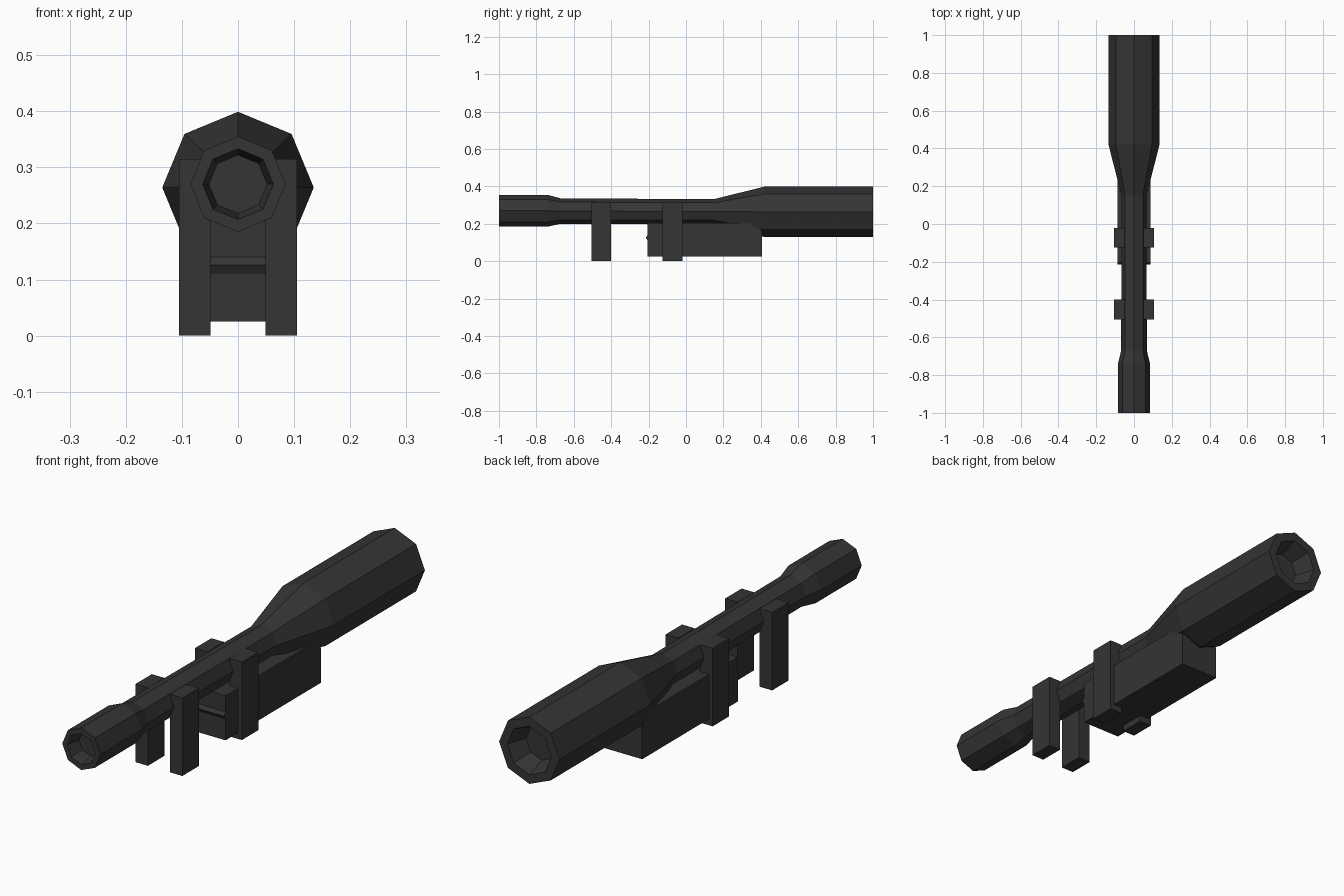
import bpy, bmesh, math

if "Cube" in bpy.data.objects:
    bpy.data.objects.remove(bpy.data.objects["Cube"])

dark = bpy.data.materials.new("dark_metal")
dark.diffuse_color = (0.035, 0.035, 0.035, 1)
dark.use_nodes = True
dark.node_tree.nodes["Principled BSDF"].inputs["Base Color"].default_value = dark.diffuse_color


def finish(name, bm):
    bmesh.ops.recalc_face_normals(bm, faces=bm.faces[:])
    mesh = bpy.data.meshes.new(name)
    bm.to_mesh(mesh)
    bm.free()
    mesh.materials.append(dark)
    ob = bpy.data.objects.new(name, mesh)
    bpy.context.collection.objects.link(ob)
    return ob


def loft_tube(name, stations, sides=8):
    """Octagonal rings along y, each station = (y, radius, centre z)."""
    bm = bmesh.new()
    rings = []
    for y, r, z in stations:
        rings.append([bm.verts.new((r * math.sin(a), y, z + r * math.cos(a)))
                      for a in (2 * math.pi * i / sides for i in range(sides))])
    for a, b in zip(rings, rings[1:]):
        for i in range(sides):
            j = (i + 1) % sides
            bm.faces.new((a[i], a[j], b[j], b[i]))
    bm.faces.new(rings[0])
    bm.faces.new(rings[-1])
    return finish(name, bm)


def extrude_profile(name, profile, x0, x1):
    """Extrude a (y, z) outline from x0 to x1."""
    bm = bmesh.new()
    face = bm.faces.new([bm.verts.new((x0, y, z)) for y, z in profile])
    new = bmesh.ops.extrude_face_region(bm, geom=[face])["geom"]
    bmesh.ops.translate(bm, vec=(x1 - x0, 0, 0),
                        verts=[v for v in new if isinstance(v, bmesh.types.BMVert)])
    return finish(name, bm)


# Main tube: recessed front muzzle, slim middle, flared rear, recessed back end
loft_tube("launch_tube", [
    (-0.94, 0.052, 0.27), (-1.0, 0.063, 0.27), (-1.0, 0.085, 0.27),
    (-0.74, 0.085, 0.27), (-0.67, 0.068, 0.268), (0.15, 0.066, 0.266),
    (0.42, 0.135, 0.264), (1.0, 0.135, 0.264), (1.0, 0.098, 0.264),
    (0.92, 0.070, 0.264)])

# Housing under the tube, with a small ridge on its front and a chamfered rear
extrude_profile("under_housing", [
    (-0.205, 0.025), (-0.205, 0.11), (-0.215, 0.126), (-0.205, 0.14),
    (-0.205, 0.205), (0.36, 0.205), (0.405, 0.165), (0.405, 0.025)],
    -0.088, 0.088)

# Two pairs of straight grips hanging either side of the tube
for label, y0, y1 in (("front", -0.505, -0.4), ("rear", -0.125, -0.02)):
    grip = extrude_profile(label + "_grips",
                           [(y0, 0), (y1, 0), (y1, 0.315), (y0, 0.315)], 0.049, 0.105)
    grip.modifiers.new("mirror", 'MIRROR').use_axis = (True, False, False)
